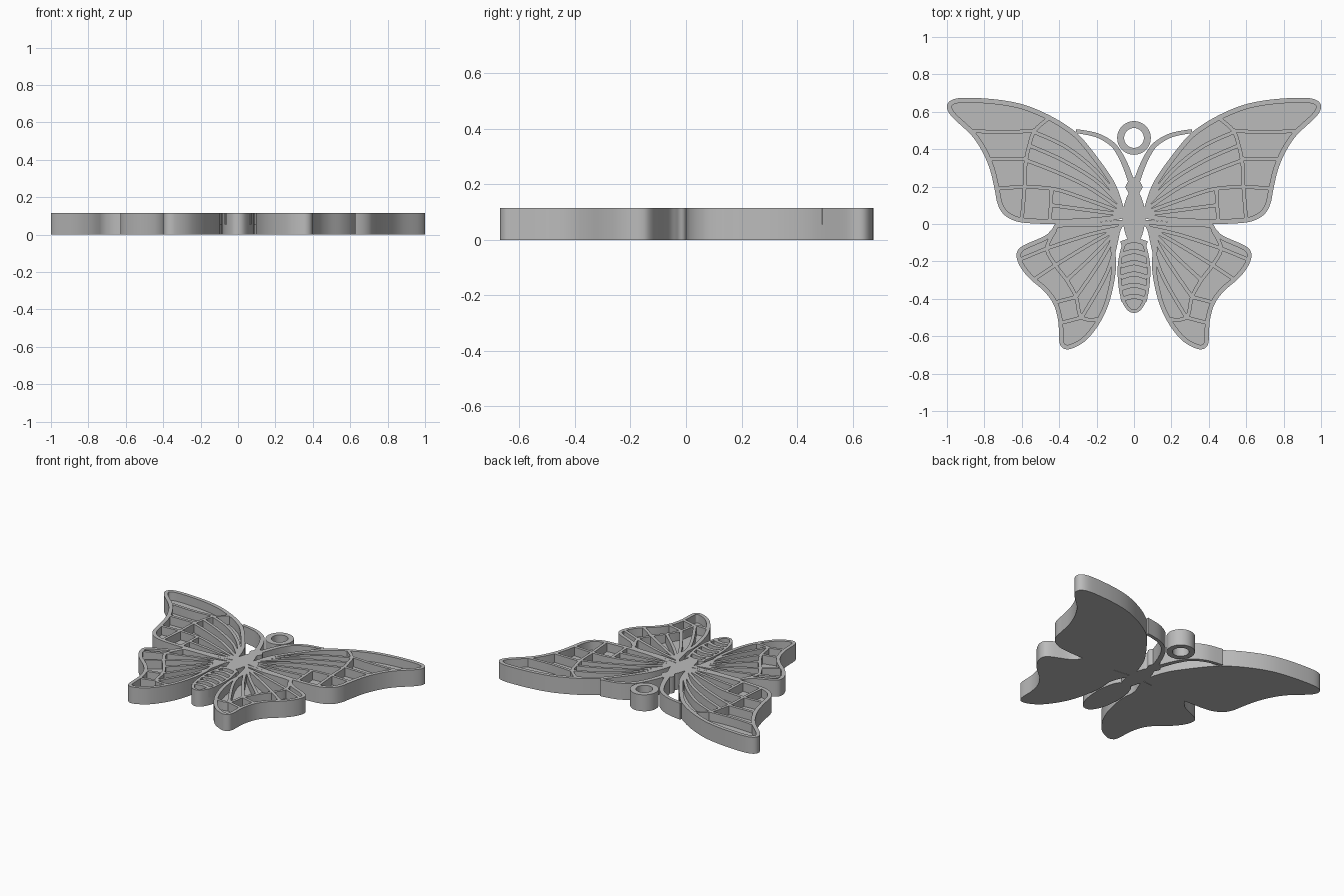
import bpy, bmesh, math
from mathutils import Vector

HEIGHT = 0.115   # full thickness
FLOOR = 0.055    # level of the recessed cells

if "Cube" in bpy.data.objects:
    bpy.data.objects.remove(bpy.data.objects["Cube"], do_unlink=True)

metal = bpy.data.materials.new("plain_grey")
metal.use_nodes = True
grey = (0.5, 0.5, 0.5, 1)
metal.diffuse_color = grey
metal.node_tree.nodes["Principled BSDF"].inputs["Base Color"].default_value = grey


def smooth_path(points, closed=False, steps=6):
    """Catmull-Rom curve through the given points."""
    pts = [Vector(p) for p in points]
    count = len(pts)

    def at(i):
        return pts[i % count] if closed else pts[max(0, min(count - 1, i))]

    path = []
    for i in range(count if closed else count - 1):
        a, b, c, d = at(i - 1), at(i), at(i + 1), at(i + 2)
        for s in range(steps):
            t = s / steps
            path.append(b + (c - a) * (t / 2)
                        + (a * 2 - b * 5 + c * 4 - d) * (t * t / 2)
                        + (b * 3 - a - c * 3 + d) * (t ** 3 / 2))
    if not closed:
        path.append(pts[-1])
    return path


def add_plate(bm, path, bottom, top):
    """Solid slab with the given outline."""
    low = [bm.verts.new((p.x, p.y, bottom)) for p in path]
    high = [bm.verts.new((p.x, p.y, top)) for p in path]
    bm.faces.new(low)
    bm.faces.new(high)
    for i in range(len(path)):
        bm.faces.new((low[i - 1], low[i], high[i], high[i - 1]))


def add_strip(bm, path, left, right, bottom, top, closed=False, taper=1.0):
    """Rectangular bar along a path, between two sideways offsets."""
    count = len(path)
    rings = []
    for i, p in enumerate(path):
        if closed:
            along = path[(i + 1) % count] - path[i - 1]
        else:
            along = path[min(i + 1, count - 1)] - path[max(i - 1, 0)]
        side = Vector((along.y, -along.x)).normalized()
        scale = 1 + (taper - 1) * i / count
        a, b = p + side * left * scale, p + side * right * scale
        rings.append([bm.verts.new((q.x, q.y, z))
                      for q, z in ((a, bottom), (b, bottom), (b, top), (a, top))])
    for i in range(0 if closed else 1, count):
        for k in range(4):
            bm.faces.new((rings[i - 1][k - 1], rings[i - 1][k],
                          rings[i][k], rings[i][k - 1]))
    if not closed:
        bm.faces.new(rings[0])
        bm.faces.new(rings[-1])


def finish(bm, name, mirrored=False):
    """Turn a bmesh into a named, shaded object."""
    bmesh.ops.recalc_face_normals(bm, faces=bm.faces)
    mesh = bpy.data.meshes.new(name)
    bm.to_mesh(mesh)
    bm.free()
    mesh.materials.append(metal)
    obj = bpy.data.objects.new(name, mesh)
    bpy.context.collection.objects.link(obj)
    if mirrored:
        obj.modifiers.new("Mirror", "MIRROR").use_mirror_merge = False
    bpy.ops.object.select_all(action="DESELECT")
    obj.select_set(True)
    bpy.context.view_layer.objects.active = obj
    bpy.ops.object.shade_smooth_by_angle(angle=math.radians(35))
    return obj


def build_panel(name, outline, ribs, rim, rib_width, mirrored):
    """Recessed panel: floor slab, raised rim and raised ribs."""
    path = smooth_path(outline, closed=True)
    bm = bmesh.new()
    add_plate(bm, path, 0, FLOOR)
    finish(bm, name + "_floor", mirrored)
    bm = bmesh.new()
    add_strip(bm, path, 0, rim, FLOOR, HEIGHT, closed=True)
    finish(bm, name + "_rim", mirrored)
    bm = bmesh.new()
    for rib in ribs:
        add_strip(bm, smooth_path(rib), -rib_width / 2, rib_width / 2, FLOOR, HEIGHT)
    finish(bm, name + "_ribs", mirrored)


def both_sides(half):
    """Complete an outline whose first and last points lie on the centre line."""
    return half + [(-x, y) for x, y in reversed(half[1:-1])]


# Forewings
forewing = [
    (.05, .06), (.085, .18), (.14, .28), (.27, .45), (.35, .52), (.46, .585),
    (.59, .638), (.73, .665), (.89, .675), (.97, .665), (1, .63), (.975, .575),
    (.87, .475), (.81, .385), (.77, .29), (.745, .185), (.73, .11), (.7, .055),
    (.645, .02), (.57, .005), (.4, 0), (.2, .01), (.06, .03)]
forewing_ribs = [
    # arch between inner and outer cells
    [(.45, .57), (.53, .5), (.56, .42), (.58, .32), (.585, .2), (.6, .02)],
    # veins fanning out from the body
    [(.08, .13), (.2, .28), (.36, .41), (.53, .49)],
    [(.08, .11), (.2, .23), (.38, .34), (.56, .42)],
    [(.07, .08), (.25, .2), (.42, .28), (.575, .34)],
    [(.06, .06), (.25, .13), (.42, .185), (.585, .2)],
    [(.06, .05), (.25, .075), (.44, .1)],
    # cross bars
    [(.44, .19), (.45, .01)],
    [(.53, .5), (.7, .49), (.885, .5)],
    [(.57, .35), (.78, .345)],
    [(.58, .2), (.735, .19)]]
build_panel("forewing", forewing, forewing_ribs, .026, .02, True)

# Hindwings
hindwing = [
    (.05, .02), (.2, .01), (.4, .005), (.44, -.03), (.48, -.065), (.6, -.12),
    (.628, -.165), (.61, -.225), (.56, -.29), (.48, -.36), (.43, -.43),
    (.405, -.52), (.4, -.62), (.385, -.66), (.34, -.668), (.26, -.625),
    (.19, -.54), (.14, -.44), (.11, -.33), (.095, -.22), (.1, -.12), (.07, -.03)]
hub = (.08, -.02)
arch = [(.42, -.03), (.465, -.13), (.42, -.22), (.36, -.3), (.31, -.39),
        (.28, -.5), (.18, -.51)]
bends = [(.25, -.06), (.24, -.11), (.21, -.16), (.18, -.2), (.14, -.25)]
hindwing_ribs = [arch]
hindwing_ribs += [[hub, bend, end] for bend, end in zip(bends, arch[1:])]
rim_ends = [(.61, -.19), (.54, -.3), (.425, -.42), (.395, -.53)]
hindwing_ribs += [[start, end] for start, end in
                  zip((arch[1], arch[2], arch[4], arch[5]), rim_ends)]
build_panel("hindwing", hindwing, hindwing_ribs, .024, .02, True)

# Abdomen with curved bands
abdomen = both_sides([(0, -.075), (.05, -.09), (.075, -.15), (.088, -.25),
                      (.075, -.38), (.04, -.455), (0, -.475)])
bands = [[(-.07, y), (0, y + .018), (.07, y)]
         for y in (-.105 - .06 * i for i in range(6))]
build_panel("abdomen", abdomen, bands, .018, .026, False)

# Head and thorax
bm = bmesh.new()
torso = both_sides([(0, .25), (.02, .24), (.045, .2), (.03, .165), (.04, .14),
                    (.06, .07), (.058, 0), (.035, -.08), (0, -.1)])
add_plate(bm, smooth_path(torso, closed=True), 0, HEIGHT)
finish(bm, "head_and_thorax")

# Antennae
bm = bmesh.new()
feeler = [(.012, .22), (.045, .31), (.08, .38), (.12, .43), (.2, .475), (.31, .497)]
add_strip(bm, smooth_path(feeler), -.017, .017, 0, HEIGHT, taper=.6)
finish(bm, "antenna", True)

# Hanging ring
bm = bmesh.new()
turns = [math.tau * i / 48 for i in range(48)]
circle = [Vector((.09 * math.sin(a), .46 + .09 * math.cos(a))) for a in turns]
add_strip(bm, circle, 0, .037, 0, HEIGHT, closed=True)
finish(bm, "hanging_ring")
